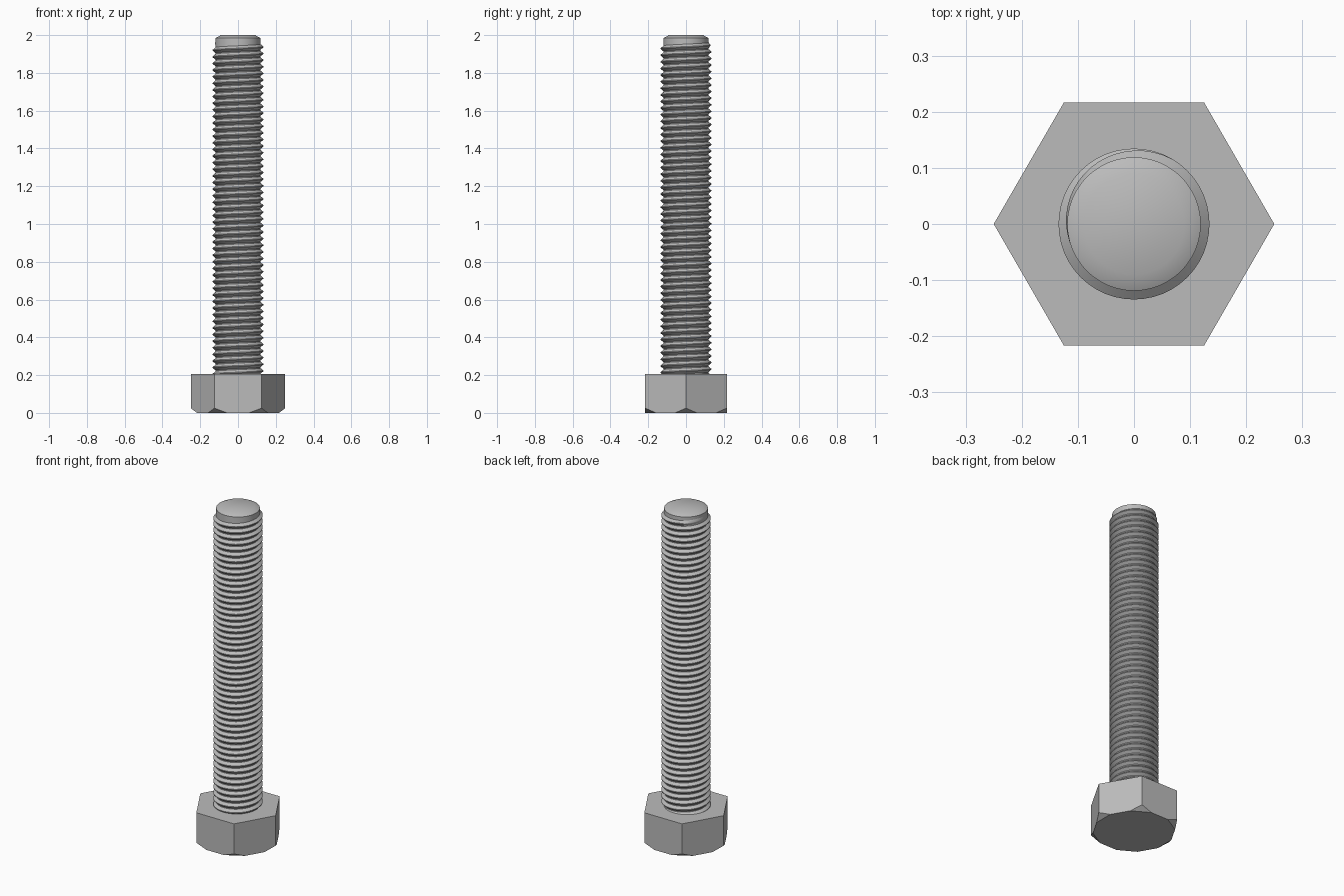
import bpy, bmesh
from math import cos, sin, pi, radians

cube = bpy.data.objects.get("Cube")
if cube:
    bpy.data.objects.remove(cube, do_unlink=True)

STEEL = (0.5, 0.5, 0.5, 1)
steel = bpy.data.materials.new("brushed_steel")
steel.use_nodes = True
steel.diffuse_color = STEEL
steel.node_tree.nodes["Principled BSDF"].inputs["Base Color"].default_value = STEEL

SEG = 48
MAJOR, MINOR = 0.135, 0.119
PITCH = 0.035
HEAD_TOP = 0.205
THREAD_TOP = 1.975


def finish(name, bm, smooth=False):
    bmesh.ops.recalc_face_normals(bm, faces=bm.faces)
    mesh = bpy.data.meshes.new(name)
    bm.to_mesh(mesh)
    bm.free()
    mesh.materials.append(steel)
    obj = bpy.data.objects.new(name, mesh)
    bpy.context.collection.objects.link(obj)
    if smooth:
        bpy.ops.object.select_all(action="DESELECT")
        obj.select_set(True)
        bpy.context.view_layer.objects.active = obj
        bpy.ops.object.shade_smooth_by_angle(angle=radians(30))
    return obj


def ring(bm, radius, z, sides, turn=0.0):
    return [bm.verts.new((radius * cos(a), radius * sin(a), z))
            for a in (turn + 2 * pi * i / sides for i in range(sides))]


# Hexagonal head with its lower corners cut off
bm = bmesh.new()
apothem = 0.25 * cos(pi / 6)
ring(bm, apothem / cos(pi / 12), 0, 12, pi / 12)
ring(bm, 0.25, 0.025, 6)
ring(bm, 0.25, HEAD_TOP, 6)
bmesh.ops.convex_hull(bm, input=bm.verts)
bmesh.ops.dissolve_limit(bm, angle_limit=radians(1), verts=bm.verts, edges=bm.edges)
finish("hex_head", bm)

# Shank core with a chamfered tip
bm = bmesh.new()
rings = [ring(bm, r, z, SEG) for r, z in
         ((MINOR, HEAD_TOP - 0.03), (MINOR, 1.985), (0.09, 2.0))]
for low, high in zip(rings, rings[1:]):
    for i in range(SEG):
        k = (i + 1) % SEG
        bm.faces.new((low[i], low[k], high[k], high[i]))
bm.faces.new(rings[-1])
bm.faces.new(rings[0][::-1])
finish("shank_core", bm, True)

# Helical thread: one ridge profile swept up the shank, fading out at the tip
ridge = ((0.06, 0.0), (0.44, 1.0), (0.56, 1.0), (0.94, 0.0))
start = HEAD_TOP - PITCH
steps = int((THREAD_TOP - start - PITCH) / PITCH * SEG)
bm = bmesh.new()
rows = []
for i in range(steps + 1):
    a = 2 * pi * i / SEG
    fade = min(1.0, (steps - i) / (SEG * 0.4))
    row = []
    for along, height in ridge:
        r = MINOR - 0.0005 + (MAJOR - MINOR) * height * fade
        row.append(bm.verts.new((r * cos(a), r * sin(a),
                                 start + PITCH * (i / SEG + along))))
    rows.append(row)
for low, high in zip(rows, rows[1:]):
    for j in range(len(ridge) - 1):
        bm.faces.new((low[j], high[j], high[j + 1], low[j + 1]))
finish("helical_thread", bm, True)
